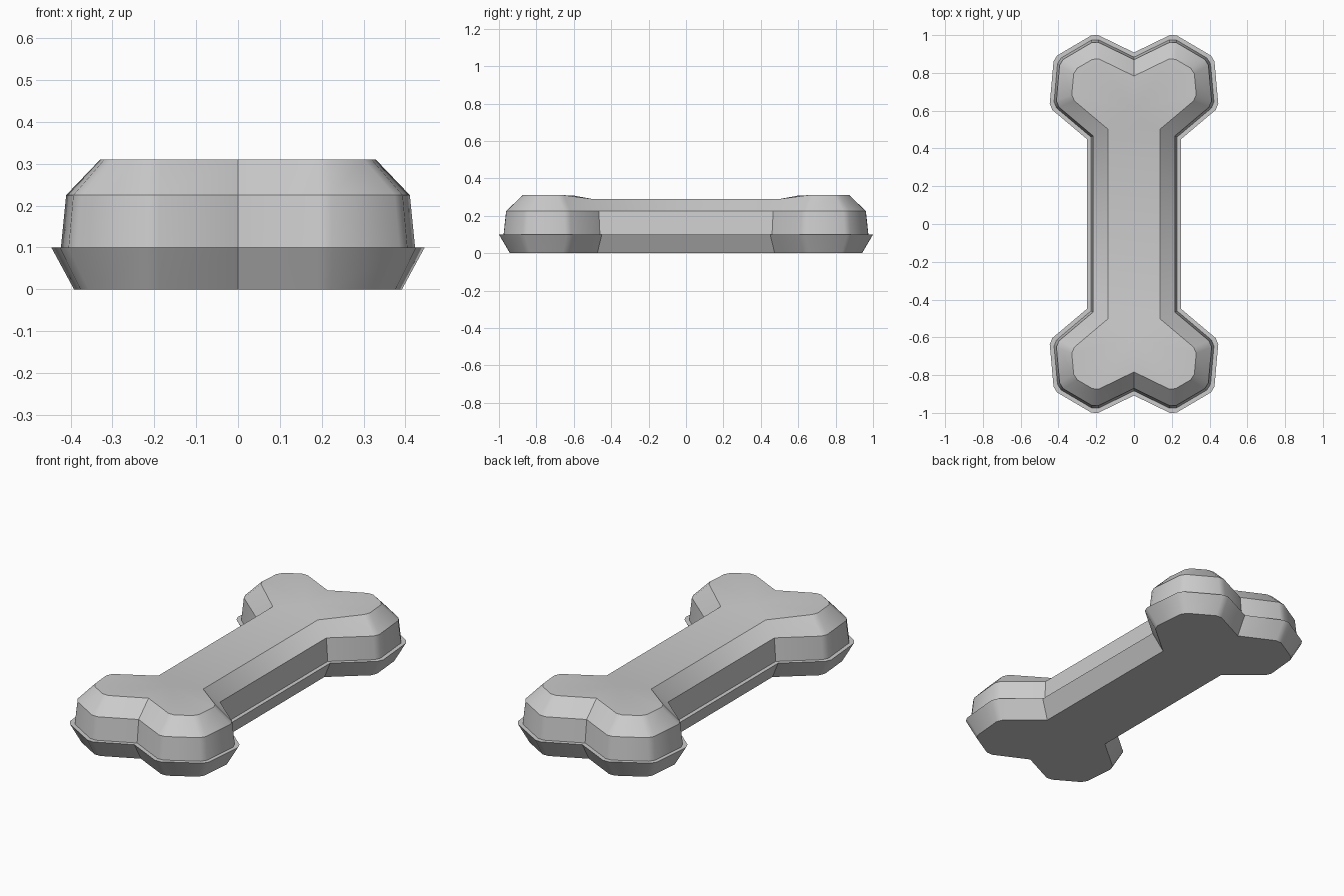
import bpy, bmesh, math
from mathutils import Vector

if "Cube" in bpy.data.objects:
    bpy.data.objects.remove(bpy.data.objects["Cube"])

# One quarter of the bone outline (notch handled separately), mirrored to a full loop
quarter = [(0.25, 0.45), (0.448, 0.617), (0.424, 0.882), (0.208, 1.009)]
notch = (0, 0.908)
half = quarter + [notch] + [(-x, y) for x, y in reversed(quarter)]
outline = [Vector(p) for p in half + [(-x, -y) for x, y in half]]


def ring(inset, z, chamfer=0.02):
    """Outline moved inwards, with its outer corners cut; z may be a function of y."""
    n, pts = len(outline), []
    for i, p in enumerate(outline):
        a = (p - outline[i - 1]).normalized()
        b = (outline[(i + 1) % n] - p).normalized()
        na, nb = Vector((-a.y, a.x)), Vector((-b.y, b.x))
        q = p + (na + nb) * inset / (1 + na.dot(nb))
        convex = a.x * b.y - a.y * b.x > 0
        pts += [q - a * chamfer, q + b * chamfer] if convex else [q]
    return [(q.x, q.y, z(q.y) if callable(z) else z) for q in pts]


def loft(bm, rings):
    loops = [[bm.verts.new(p) for p in r] for r in rings]
    for lo, hi in zip(loops, loops[1:]):
        for i in range(len(lo)):
            j = (i + 1) % len(lo)
            bm.faces.new((lo[i], lo[j], hi[j], hi[i]))
    return loops


def finish(bm, name, mat, angle):
    me = bpy.data.meshes.new(name)
    bm.to_mesh(me)
    bm.free()
    ob = bpy.data.objects.new(name, me)
    bpy.context.collection.objects.link(ob)
    me.materials.append(mat)
    bpy.ops.object.select_all(action='DESELECT')
    ob.select_set(True)
    bpy.context.view_layer.objects.active = ob
    bpy.ops.object.shade_smooth_by_angle(angle=math.radians(angle))


grey = bpy.data.materials.new("light_grey")
grey.diffuse_color = (0.6, 0.6, 0.6, 1)
grey.use_nodes = True
grey.node_tree.nodes["Principled BSDF"].inputs["Base Color"].default_value = grey.diffuse_color

# Flared base with a narrow flat lip
bm = bmesh.new()
loops = loft(bm, [ring(0.052, 0), ring(0, 0.1), ring(0.022, 0.1)])
bm.faces.new(list(reversed(loops[0])))
finish(bm, "flared_base", grey, 32)

# Domed upper body: steep wall, bevel, then a cap that dips along the shaft
bm = bmesh.new()
cap_z = lambda y: 0.31 if abs(y) > 0.56 else 0.29
loops = loft(bm, [ring(0.022, 0.1), ring(0.034, 0.225), ring(0.112, cap_z)])
top = loops[-1]
h = len(top) // 2
bm.faces.new((top[0], top[h - 1], top[h], top[-1]))
for start, y in ((0, 0.6), (h, -0.6)):
    centre = bm.verts.new((0, y, 0.308))
    lobe = top[start:start + h]
    for i in range(h):
        bm.faces.new((lobe[i], lobe[(i + 1) % h], centre))
bmesh.ops.recalc_face_normals(bm, faces=bm.faces)
finish(bm, "domed_body", grey, 35)
